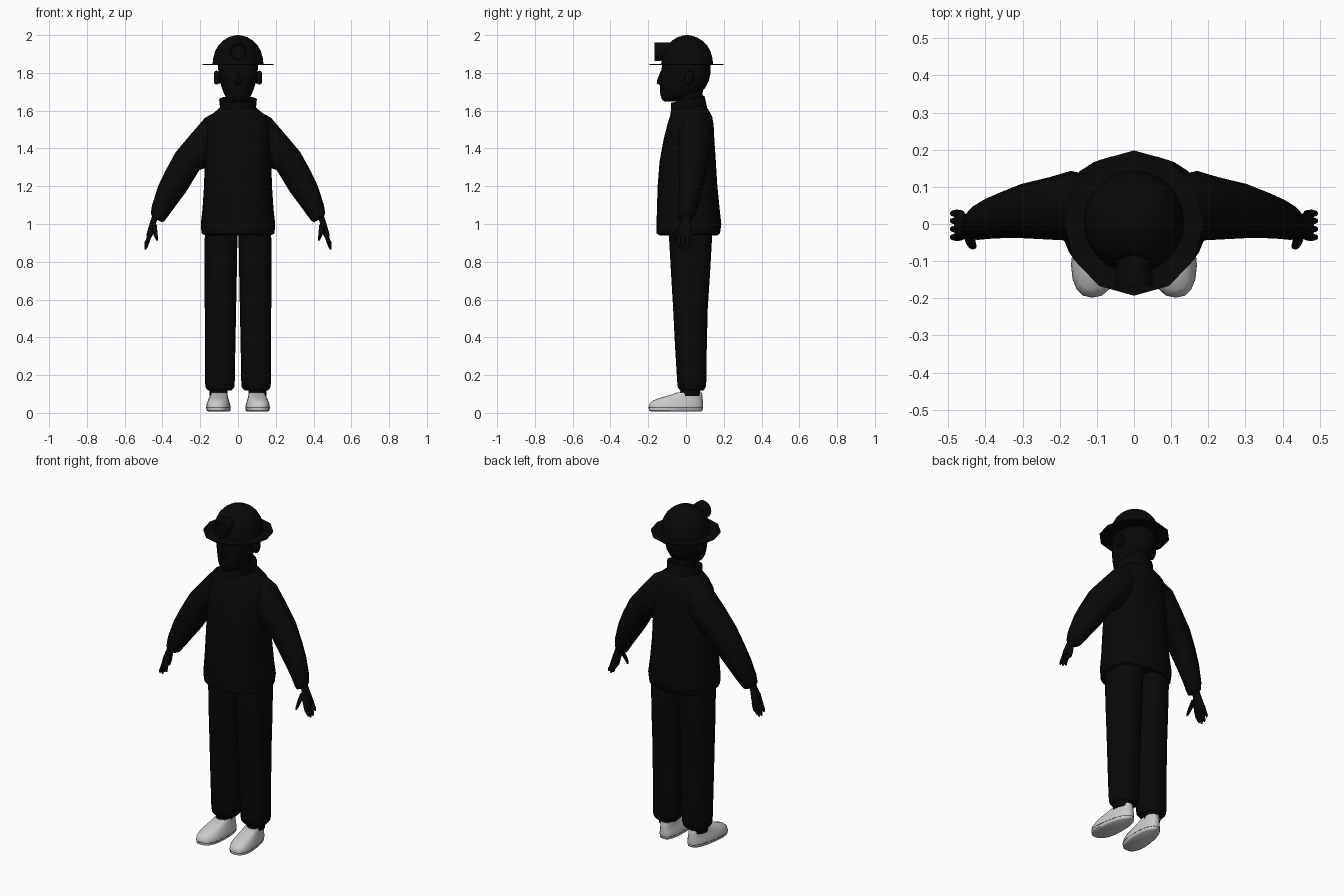
import bpy, bmesh, math
from mathutils import Vector


def material(name, value):
    m = bpy.data.materials.new(name)
    m.diffuse_color = (value, value, value, 1)
    return m


BLACK = material("black", 0.0025)
WHITE = material("off white", 0.6)


def finish(name, bm, mat, mirror=False, angle=50):
    bmesh.ops.recalc_face_normals(bm, faces=bm.faces)
    me = bpy.data.meshes.new(name)
    bm.to_mesh(me)
    bm.free()
    me.materials.append(mat)
    for p in me.polygons:
        p.use_smooth = True
    me.set_sharp_from_angle(angle=math.radians(angle))
    ob = bpy.data.objects.new(name, me)
    bpy.context.collection.objects.link(ob)
    if mirror:
        ob.modifiers.new("mirror", 'MIRROR').use_mirror_merge = False
    return ob


def loft(name, rings, mat=BLACK, n=20, power=2.0, mirror=False, warp=None, angle=50):
    """Skin a row of superellipse rings given as (centre, half axis u, half axis v)."""
    bm = bmesh.new()
    rows = []
    for c, u, v in rings:
        row = []
        for i in range(n):
            a = 2 * math.pi * i / n
            s, t = (math.copysign(abs(f) ** (2 / power), f) for f in (math.cos(a), math.sin(a)))
            p = Vector(c) + Vector(u) * s + Vector(v) * t
            row.append(bm.verts.new(warp(p) if warp else p))
        rows.append(row)
    for r, q in zip(rows, rows[1:]):
        for i in range(n):
            j = (i + 1) % n
            bm.faces.new((r[i], r[j], q[j], q[i]))
    bm.faces.new(rows[0][::-1])
    bm.faces.new(rows[-1])
    return finish(name, bm, mat, mirror, angle)


def level(z, x0, x1, y0, y1, tilt=0.0):
    """Horizontal ring from its extents; tilt raises the back edge."""
    return (((x0 + x1) / 2, (y0 + y1) / 2, z), ((x1 - x0) / 2, 0, 0), (0, (y1 - y0) / 2, tilt))


def limb(outer, inner, y0, y1):
    """Slanted ring between an outer and an inner point in the xz plane."""
    o, i = Vector((outer[0], 0, outer[1])), Vector((inner[0], 0, inner[1]))
    return ((o + i) / 2 + Vector((0, (y0 + y1) / 2, 0)), (o - i) / 2, (0, (y1 - y0) / 2, 0))


# jacket body, bottom hem to neck
loft("jacket", [level(z, -w, w, a, b) for z, w, a, b in (
    (0.96, 0.15, -0.11, 0.14), (0.94, 0.175, -0.14, 0.165), (0.95, 0.193, -0.155, 0.18),
    (1.00, 0.197, -0.156, 0.187), (1.08, 0.188, -0.154, 0.178), (1.20, 0.180, -0.150, 0.166),
    (1.33, 0.176, -0.140, 0.158), (1.45, 0.177, -0.118, 0.150), (1.53, 0.172, -0.098, 0.146),
    (1.57, 0.150, -0.085, 0.138), (1.60, 0.115, -0.075, 0.122), (1.63, 0.080, -0.060, 0.10))],
    n=24, power=2.3)

# sleeves
loft("sleeve", [limb(*s) for s in (
    ((0.08, 1.615), (0.10, 1.36), -0.03, 0.125), ((0.175, 1.562), (0.165, 1.30), -0.045, 0.143),
    ((0.25, 1.475), (0.205, 1.285), -0.042, 0.126), ((0.33, 1.38), (0.275, 1.17), -0.038, 0.108),
    ((0.385, 1.28), (0.32, 1.11), -0.038, 0.088), ((0.423, 1.20), (0.36, 1.055), -0.040, 0.07),
    ((0.455, 1.10), (0.39, 1.015), -0.043, 0.05), ((0.462, 1.055), (0.402, 1.01), -0.04, 0.036),
    ((0.45, 1.035), (0.415, 1.015), -0.025, 0.022))], n=16, mirror=True)

# hands
loft("palm", [limb(*s) for s in (
    ((0.453, 1.05), (0.420, 1.04), -0.024, 0.02), ((0.462, 1.02), (0.432, 1.01), -0.028, 0.022),
    ((0.475, 0.98), (0.443, 0.965), -0.042, 0.03), ((0.483, 0.95), (0.452, 0.94), -0.043, 0.034),
    ((0.485, 0.935), (0.458, 0.927), -0.040, 0.031))], n=12, power=2.5, mirror=True)


def digit(name, points, radii):
    loft(name, [(p, (r, 0, 0.35 * r), (0, r, 0)) for p, r in zip(points, radii)], n=8, mirror=True)


for k, (y, tip) in enumerate(((-0.034, 0.88), (-0.013, 0.865), (0.008, 0.868), (0.027, 0.888))):
    digit(f"finger_{k + 1}", [(0.465, y, 0.95), (0.478, y * 1.05, 0.91),
                              (0.488, y * 1.05, tip + 0.012), (0.491, y * 1.05, tip)],
          (0.0105, 0.0105, 0.008, 0.004))
digit("thumb", [(0.443, -0.025, 1.0), (0.441, -0.045, 0.965), (0.435, -0.058, 0.935),
                (0.429, -0.062, 0.912)], (0.014, 0.014, 0.011, 0.005))

# trouser legs with gathered cuffs
loft("trouser_leg", [level(*s) for s in (
    (1.02, 0.0, 0.165, -0.09, 0.13), (0.93, 0.003, 0.176, -0.09, 0.138),
    (0.75, 0.006, 0.177, -0.08, 0.128), (0.55, 0.010, 0.176, -0.068, 0.115),
    (0.35, 0.014, 0.175, -0.058, 0.110), (0.17, 0.017, 0.175, -0.047, 0.108),
    (0.135, 0.020, 0.172, -0.043, 0.104), (0.118, 0.035, 0.158, -0.03, 0.092),
    (0.13, 0.05, 0.145, -0.02, 0.08))], n=20, power=2.5, mirror=True)

# socks
loft("sock", [level(0.15, 0.055, 0.15, -0.03, 0.078), level(0.09, 0.055, 0.15, -0.033, 0.076)],
     n=14, mirror=True)


def foot(p):
    """Narrow the heel and turn the toes slightly outward."""
    k = 1 - 0.22 * (p.y + 0.12) / 0.21 if p.y > -0.12 else 1
    return Vector((0.106 + (p.x - 0.106) * k - (p.y + 0.08) * 0.08, p.y, p.z))


# shoes and the thin seam above the sole
loft("shoe", [level(*s) for s in (
    (0.008, 0.045, 0.160, -0.185, 0.080), (0.013, 0.038, 0.168, -0.196, 0.088),
    (0.030, 0.036, 0.170, -0.198, 0.090), (0.050, 0.040, 0.167, -0.193, 0.090),
    (0.066, 0.046, 0.162, -0.175, 0.089), (0.080, 0.051, 0.158, -0.137, 0.088),
    (0.095, 0.055, 0.155, -0.085, 0.086), (0.108, 0.058, 0.152, -0.048, 0.082),
    (0.105, 0.066, 0.144, -0.035, 0.072))], WHITE, n=20, power=2.5, mirror=True, warp=foot)
loft("sole_seam", [level(z, 0.0357, 0.1703, -0.1983, 0.0903) for z in (0.0255, 0.0275)],
     n=20, power=2.5, mirror=True, warp=foot)

# stand-up collar, hollow at the top
loft("collar", [level(z, -w, w, a, b, t) for z, w, a, b, t in (
    (1.590, 0.092, -0.082, 0.115, 0.01), (1.620, 0.096, -0.080, 0.108, 0.015),
    (1.660, 0.100, -0.078, 0.098, 0.018), (1.662, 0.090, -0.066, 0.088, 0.018),
    (1.620, 0.080, -0.058, 0.080, 0.015))], n=20)

# neck and head
loft("neck", [level(1.58, -0.066, 0.066, -0.05, 0.085), level(1.74, -0.066, 0.066, -0.05, 0.09)], n=16)
loft("head", [level(z, -w, w, a, b) for z, w, a, b in (
    (1.648, 0.030, -0.115, -0.04), (1.660, 0.055, -0.128, 0.01), (1.685, 0.072, -0.136, 0.06),
    (1.715, 0.084, -0.138, 0.098), (1.755, 0.096, -0.137, 0.120), (1.800, 0.103, -0.133, 0.130),
    (1.850, 0.108, -0.125, 0.128), (1.90, 0.095, -0.10, 0.11))], n=20, power=2.2)
loft("nose", [level(z, -w, w, -0.12 - d, -0.10) for z, w, d in (
    (1.735, 0.012, 0.018), (1.745, 0.019, 0.035), (1.760, 0.015, 0.034), (1.81, 0.009, 0.014))], n=8)
loft("ear", [((x, 0.015, 1.775), (0, ry, 0), (0, 0.006, rz)) for x, ry, rz in (
    (0.09, 0.016, 0.028), (0.114, 0.024, 0.037), (0.125, 0.021, 0.032), (0.127, 0.012, 0.02))],
    n=12, mirror=True)

# domed hat with a flat brim
loft("hat_dome", [level(z, -r, r, 0.006 - r * 1.02, 0.006 + r * 1.02) for z, r in (
    (1.846, 0.135), (1.88, 0.131), (1.915, 0.121), (1.945, 0.104), (1.97, 0.080),
    (1.988, 0.051), (1.997, 0.024), (2.0, 0.004))], n=24)
loft("hat_brim", [level(z, -0.188, 0.188, -0.193, 0.198) for z in (1.841, 1.848)], n=12)

# lamp on the front of the hat, with a recessed lens
loft("hat_lamp", [((0, y, 1.912 + dz), (r, 0, 0), (0, 0, r)) for y, r, dz in (
    (-0.070, 0.042, 0.006), (-0.125, 0.046, 0.004), (-0.140, 0.050, 0), (-0.168, 0.050, 0),
    (-0.168, 0.041, 0), (-0.158, 0.036, 0))], n=16, angle=35)
